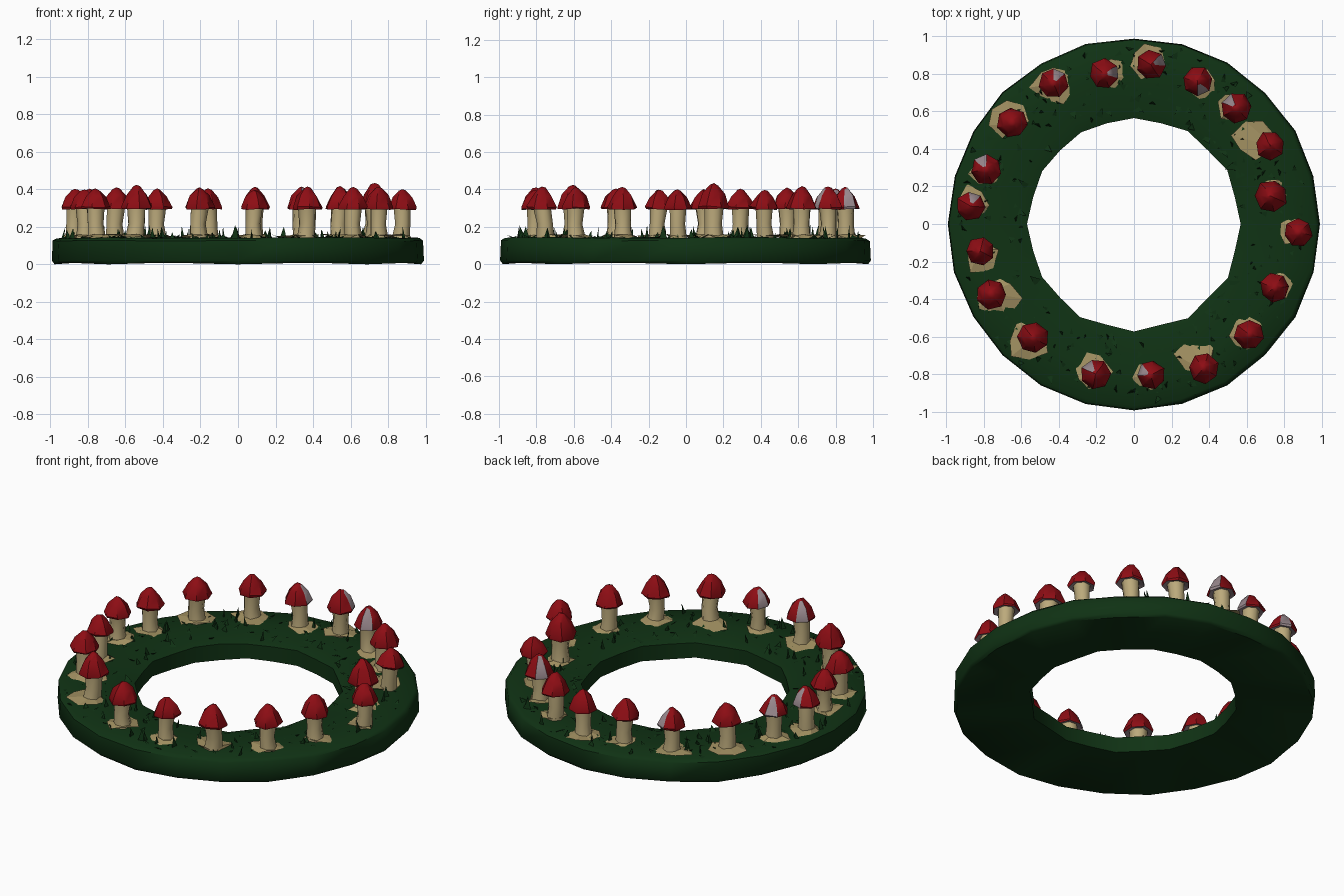
import bpy, bmesh, math, random
from mathutils import Vector

if "Cube" in bpy.data.objects:
    bpy.data.objects.remove(bpy.data.objects["Cube"])

random.seed(7)
TAU = 2 * math.pi


def material(name, rgb):
    m = bpy.data.materials.new(name)
    m.diffuse_color = (*rgb, 1)
    m.use_nodes = True
    m.node_tree.nodes["Principled BSDF"].inputs["Base Color"].default_value = m.diffuse_color
    return m


GREEN = material("dark grass green", (0.005, 0.032, 0.007))
RED = material("cap red", (0.27, 0.004, 0.007))
CREAM = material("stem cream", (0.50, 0.40, 0.20))
TAN = material("root tan", (0.36, 0.28, 0.12))
GREY = material("cap grey", (0.32, 0.25, 0.27))


def finish(bm, name, mats, angle=None):
    bmesh.ops.recalc_face_normals(bm, faces=bm.faces)
    me = bpy.data.meshes.new(name)
    bm.to_mesh(me)
    bm.free()
    ob = bpy.data.objects.new(name, me)
    bpy.context.collection.objects.link(ob)
    for m in mats:
        me.materials.append(m)
    if angle:
        bpy.ops.object.select_all(action='DESELECT')
        bpy.context.view_layer.objects.active = ob
        ob.select_set(True)
        bpy.ops.object.shade_smooth_by_angle(angle=math.radians(angle))
    return ob


def loft(bm, rings):
    """Bridge successive vertex rings; returns one list of faces per band."""
    bands = []
    for a, b in zip(rings, rings[1:]):
        n = len(a)
        bands.append([bm.faces.new((a[i], a[(i + 1) % n], b[(i + 1) % n], b[i]))
                      for i in range(n)])
    return bands


# Grass ring: closed profile revolved with slight wobble
profile = [(0.572, 0.035), (0.975, 0.004), (0.99, 0.02), (0.985, 0.125),
           (0.965, 0.14), (0.80, 0.142), (0.63, 0.142), (0.572, 0.125)]
bm = bmesh.new()
N = 24
wob = [random.uniform(-0.008, 0.008) for _ in range(N)]
rings = []
for r, z in profile:
    ring = []
    for i in range(N):
        t = TAU * i / N
        # the outline alternates a little so that the hole reads as twelve-sided
        rr = r + wob[i] if r < 0.9 else r + min(wob[i], 0) * 0.8 + 0.004
        if r < 0.6 and i % 2:
            rr = (r + 0.004) * math.cos(TAU / 24)
        zz = z + (random.uniform(-0.004, 0.004) if z > 0.03 else 0)
        if z < 0.01:
            zz = 0 if i % 3 == 0 else 0.006
        ring.append(bm.verts.new((rr * math.cos(t), rr * math.sin(t), zz)))
    rings.append(ring)
loft(bm, rings + [rings[0]])
finish(bm, "grass_ring", [GREEN], 50)

# Grass blades: folded triangles, mostly low, some upright
bm = bmesh.new()
for k in range(330):
    a = random.uniform(0, TAU)
    r = math.sqrt(random.uniform(0.60 ** 2, 0.95 ** 2))
    d = random.uniform(0, TAU)
    tall = random.random() < 0.22
    h = random.uniform(0.03, 0.075) if tall else random.uniform(0.006, 0.025)
    lean = random.uniform(0.0, 0.02) if tall else random.uniform(0.03, 0.06)
    w = random.uniform(0.012, 0.024)
    base = Vector((r * math.cos(a), r * math.sin(a), 0.136))
    f = Vector((math.cos(d), math.sin(d), 0))
    s = Vector((-f.y, f.x, 0))
    top = base + f * lean + Vector((0, 0, h))
    if math.hypot(top.x, top.y) > 0.985:
        continue
    l, m, q, t = [bm.verts.new(p) for p in
                  (base - s * w, base + f * w * 0.7, base + s * w, top)]
    bm.faces.new((l, m, t))
    bm.faces.new((m, q, t))
    bm.faces.new((q, l, t))
finish(bm, "grass_blades", [GREEN])


def mushroom(idx, x, y, grey, bx, by, br, s):
    """Cap centre x, y; grey facet angle; root patch offset bx, by and radius br; size s."""
    n = 7
    turn = random.uniform(0, TAU)
    apex = 0.145 + 0.262 * s + random.uniform(-0.008, 0.008)
    rim = 0.298 + 0.02 * (s - 1)
    lx, ly = 0.25 * bx, 0.25 * by          # stem foot leans toward the root patch

    def ring(bm, cx, cy, r, z, jit=0.0):
        return [bm.verts.new((cx + r * random.uniform(1 - jit, 1 + jit) * math.cos(turn + TAU * i / n),
                              cy + r * random.uniform(1 - jit, 1 + jit) * math.sin(turn + TAU * i / n),
                              z + random.uniform(-jit, jit) * 0.06)) for i in range(n)]

    # Root patch: low irregular skirt on the ground
    bm = bmesh.new()
    edge = ring(bm, x + bx, y + by, br, 0.146, 0.28)
    inner = ring(bm, x + lx, y + ly, 0.05, 0.156, 0.08)
    loft(bm, [edge, inner])
    bm.faces.new(inner)
    finish(bm, f"root_patch_{idx}", [TAN])

    # Stem
    bm = bmesh.new()
    mx, my = random.uniform(-0.008, 0.008), random.uniform(-0.008, 0.008)
    rs = [ring(bm, x + lx, y + ly, 0.050 * s, 0.135, 0.05),
          ring(bm, x + lx * 0.6 + mx, y + ly * 0.6 + my, 0.043 * s, 0.215, 0.05),
          ring(bm, x, y, 0.049 * s, rim + 0.012, 0.03)]
    loft(bm, rs)
    finish(bm, f"stem_{idx}", [CREAM], 60)

    # Cap: red faceted dome, grey underside and an occasional grey facet
    bm = bmesh.new()
    h = apex - rim
    rs = [ring(bm, x, y, 0.035 * s, rim + 0.008),
          ring(bm, x, y, 0.076 * s, rim - 0.004, 0.06),
          ring(bm, x, y, 0.080 * s, rim + 0.008, 0.07),
          ring(bm, x, y, 0.054 * s, rim + 0.58 * h, 0.08),
          ring(bm, x, y, 0.020 * s, rim + 0.92 * h, 0.08)]
    bands = loft(bm, rs)
    tip = bm.verts.new((x, y, apex))
    for i in range(n):
        bm.faces.new((rs[-1][i], rs[-1][(i + 1) % n], tip))
    for f in bands[0]:
        f.material_index = 1
    if grey is not None:
        g = Vector((math.cos(math.radians(grey)), math.sin(math.radians(grey)), 0))
        best = max(range(n), key=lambda i:
                   (bands[2][i].calc_center_median() - Vector((x, y, 0))).xy.normalized().dot(g.xy))
        for band in bands[1:4]:
            band[best].material_index = 1
    finish(bm, f"cap_{idx}", [RED, GREY], 40)


# x, y, grey angle, patch offset x, y, patch radius, size
layout = [
    (0.09, 0.85, 20, -0.02, 0.03, 0.09, 1), (0.34, 0.76, -70, 0.01, -0.01, 0.08, 1),
    (0.545, 0.62, 150, -0.02, 0.0, 0.09, 1.03), (0.725, 0.42, None, -0.08, 0.03, 0.11, 0.97),
    (0.73, 0.15, None, 0.01, 0.0, 0.09, 1.1), (0.875, -0.045, None, -0.03, 0.01, 0.075, 0.96),
    (0.75, -0.34, None, 0.01, 0.02, 0.08, 1), (0.615, -0.59, None, 0.0, 0.01, 0.09, 1),
    (0.37, -0.77, None, -0.03, 0.07, 0.11, 1.02), (0.09, -0.805, 160, -0.02, -0.01, 0.085, 0.97),
    (-0.205, -0.80, 140, -0.02, 0.01, 0.09, 1.02), (-0.54, -0.605, None, -0.04, -0.02, 0.11, 1.05),
    (-0.76, -0.375, None, 0.03, -0.02, 0.11, 1.02), (-0.82, -0.145, None, 0.01, -0.04, 0.09, 0.97),
    (-0.87, 0.095, 70, -0.01, 0.01, 0.09, 1), (-0.79, 0.29, 95, 0.01, -0.01, 0.085, 1),
    (-0.65, 0.54, None, -0.02, 0.02, 0.09, 1.02), (-0.43, 0.75, 85, 0.0, 0.0, 0.11, 1),
    (-0.16, 0.80, 30, 0.03, 0.01, 0.09, 1)]
for k, row in enumerate(layout):
    mushroom(k + 1, *row)
